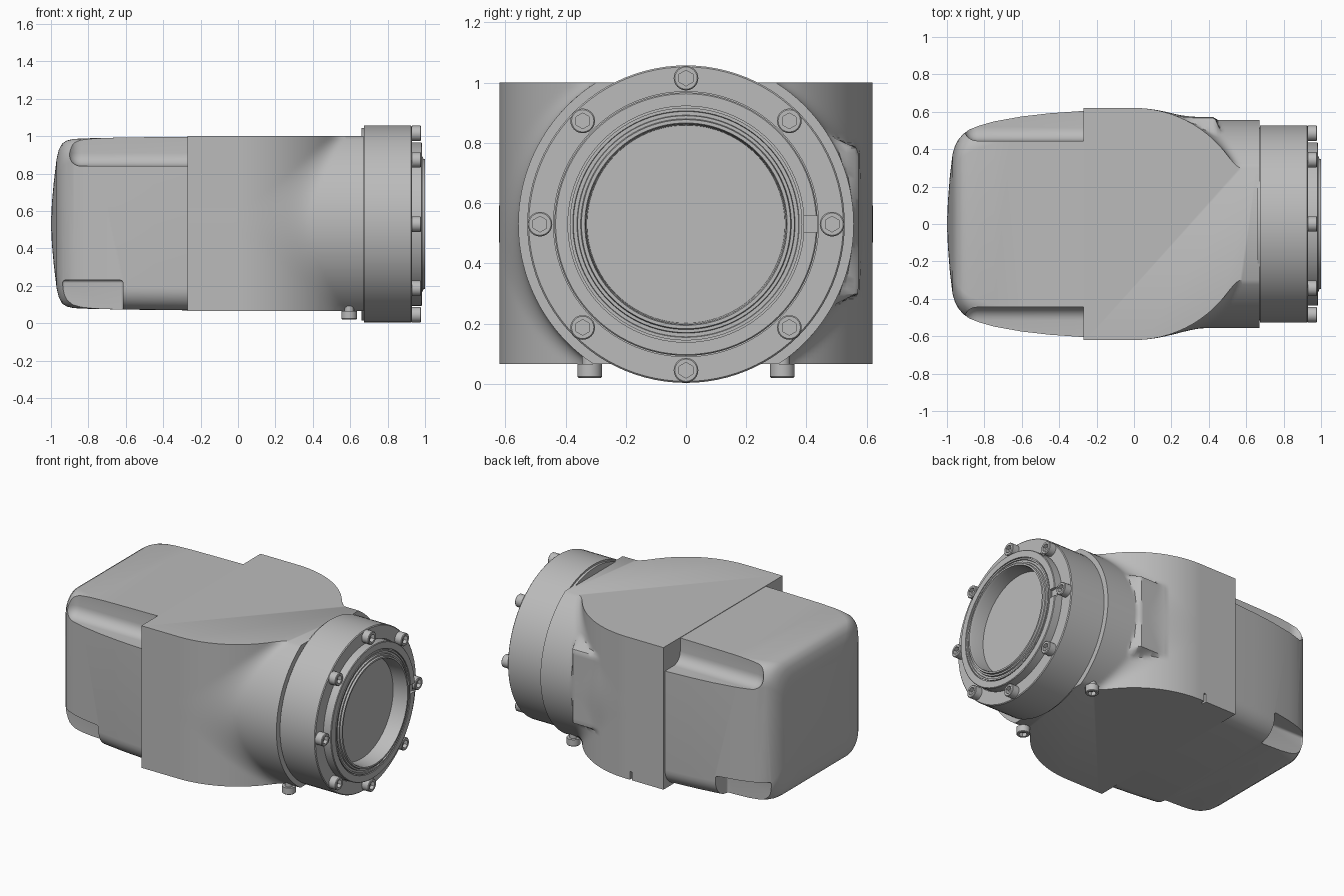
import bpy, bmesh
from math import sin, cos, pi, sqrt, radians
from mathutils import Vector, Matrix

if "Cube" in bpy.data.objects:
    bpy.data.objects.remove(bpy.data.objects["Cube"], do_unlink=True)

AXIS_Z = 0.53
grey = bpy.data.materials.new("cast_grey")
grey.use_nodes = True
COLOUR = (0.5, 0.5, 0.5, 1)
grey.diffuse_color = COLOUR
grey.node_tree.nodes["Principled BSDF"].inputs["Base Color"].default_value = COLOUR


def make(name, bm):
    bmesh.ops.recalc_face_normals(bm, faces=bm.faces)
    mesh = bpy.data.meshes.new(name)
    bm.to_mesh(mesh)
    bm.free()
    mesh.materials.append(grey)
    obj = bpy.data.objects.new(name, mesh)
    bpy.context.collection.objects.link(obj)
    return obj


def activate(obj):
    bpy.ops.object.select_all(action='DESELECT')
    obj.select_set(True)
    bpy.context.view_layer.objects.active = obj


def smooth(obj, angle=35):
    activate(obj)
    bpy.ops.object.shade_smooth_by_angle(angle=radians(angle))


def loft(name, rings):
    """Skin a list of equal-length closed rings and cap both ends."""
    bm = bmesh.new()
    rows = [[bm.verts.new(p) for p in ring] for ring in rings]
    n = len(rows[0])
    for a, b in zip(rows, rows[1:]):
        for i in range(n):
            j = (i + 1) % n
            bm.faces.new((a[i], a[j], b[j], b[i]))
    bm.faces.new(rows[0])
    bm.faces.new(rows[-1])
    return make(name, bm)


def lathe(name, profile, n=96):
    return loft(name, [[(x, r * cos(2 * pi * i / n), AXIS_Z + r * sin(2 * pi * i / n))
                        for i in range(n)] for x, r in profile])


def cut(obj, lo, hi, bevel=0):
    """Subtract a box, optionally with rounded edges."""
    lo, hi = Vector(lo), Vector(hi)
    bm = bmesh.new()
    bmesh.ops.create_cube(bm, size=1, matrix=Matrix.Translation((lo + hi) / 2)
                          @ Matrix.Diagonal((hi - lo).to_4d()))
    if bevel:
        bmesh.ops.bevel(bm, geom=bm.edges[:], offset=bevel, segments=6,
                        profile=0.5, affect='EDGES')
    cutter = make("cutter", bm)
    cutter.hide_render = True
    mod = obj.modifiers.new("cut", 'BOOLEAN')
    mod.operation, mod.solver, mod.object = 'DIFFERENCE', 'EXACT', cutter
    activate(obj)
    bpy.ops.object.modifier_apply(modifier=mod.name)
    bpy.data.objects.remove(cutter, do_unlink=True)


def smax(a, b, k):
    h = max(k - abs(a - b), 0) / k
    return max(a, b) + h * h * k / 4


# Housing: rounded plan blended into the horizontal neck, side pad on the back
def half_width(x, z, side):
    drum = sqrt(max(0.62 ** 2 - max(x, 0) ** 2, 0))
    neck = sqrt(0.557 ** 2 - (z - AXIS_Z) ** 2)
    y = smax(drum, neck, 0.07)
    if side > 0:
        dx = max(abs(x - 0.33) - 0.10, 0)
        dz = max(abs(z - 0.54) - 0.24, 0)
        y = smax(y, 0.572 - 2.2 * sqrt(dx * dx + dz * dz), 0.02)
    return y


NX, NZ = 72, 56
xs = [-0.27 + 0.94 * i / NX for i in range(NX + 1)]
zs = [0.065 + 0.935 * i / NZ for i in range(NZ + 1)]
housing = loft("housing", [[(x, half_width(x, z, 1), z) for x in xs] +
                           [(x, -half_width(x, z, -1), z) for x in reversed(xs)]
                           for z in zs])
cut(housing, (-0.04, 0.59, 0.0), (-0.025, 0.7, 0.12))
smooth(housing)


# Rear cover: tapering rounded box with a domed end and notched corners
def rounded_rect(x, hy, hz, seg=8):
    r = min(0.12, 0.6 * hz)
    ring = []
    for k, (sy, sz) in enumerate(((1, 1), (-1, 1), (-1, -1), (1, -1))):
        for i in range(seg + 1):
            a = (k + i / seg) * pi / 2
            ring.append((x, sy * (hy - r) + r * cos(a),
                         AXIS_Z + 0.003 + sz * (hz - r) + r * sin(a)))
    return ring


sections = [(-0.265, 0.605, 0.464), (-0.45, 0.592, 0.462), (-0.6, 0.575, 0.46),
            (-0.75, 0.548, 0.457), (-0.83, 0.525, 0.455), (-0.88, 0.505, 0.452),
            (-0.915, 0.48, 0.444), (-0.94, 0.45, 0.428), (-0.958, 0.415, 0.395),
            (-0.97, 0.375, 0.345), (-0.985, 0.25, 0.22), (-0.995, 0.12, 0.11),
            (-1.0, 0.01, 0.01)]
cover = loft("rear_cover", [rounded_rect(*s) for s in sections])
for lo, hi in ((0.445, 0.9), (-0.9, -0.445)):
    cut(cover, (-0.91, lo, 0.84), (-0.1, hi, 1.3), 0.07)
    cut(cover, (-0.94, lo, -0.2), (-0.615, hi, 0.23), 0.015)
smooth(cover)

# Front flange with stepped rings, bezel and recessed window
spacer = lathe("flange_gasket", [(0.66, 0.515), (0.68, 0.515)])
flange = lathe("flange", [(0.675, 0.52), (0.675, 0.527), (0.925, 0.527), (0.93, 0.522),
                          (0.93, 0.44), (0.92, 0.44), (0.92, 0.42)])
retainer = lathe("retaining_ring", [
    (0.90, 0.437), (0.98, 0.437), (0.984, 0.433), (0.984, 0.392), (0.974, 0.392),
    (0.974, 0.386), (0.984, 0.386), (0.984, 0.376), (0.978, 0.374), (0.978, 0.362),
    (0.988, 0.36), (0.988, 0.35), (1.0, 0.347), (1.0, 0.336), (0.985, 0.332),
    (0.89, 0.328), (0.89, 0.302), (0.886, 0.30)])
# The flange face is opened so the window recess stays visible
bore = lathe("cutter", [(0.86, 0.40), (1.1, 0.40)])
bore.hide_render = True
mod = flange.modifiers.new("bore", 'BOOLEAN')
mod.operation, mod.solver, mod.object = 'DIFFERENCE', 'EXACT', bore
activate(flange)
bpy.ops.object.modifier_apply(modifier=mod.name)
bpy.data.objects.remove(bore, do_unlink=True)
cut(retainer, (0.965, 0.39, AXIS_Z - 0.028), (1.1, 0.46, AXIS_Z + 0.028))
for part in (spacer, flange, retainer):
    smooth(part, 30)


# Socket-head screws
def screw(name, matrix, height=0.05, n=24):
    def circle(r, h):
        return [matrix @ Vector((r * cos(2 * pi * i / n), r * sin(2 * pi * i / n), h))
                for i in range(n)]

    def hexagon(r, h):
        ring = []
        for i in range(n):
            a = 2 * pi * i / n
            d = r * cos(pi / 6) / cos(a % (pi / 3) - pi / 6)
            ring.append(matrix @ Vector((d * cos(a), d * sin(a), h)))
        return ring

    smooth(loft(name, [circle(0.041, 0), circle(0.041, height - 0.004),
                       circle(0.037, height), hexagon(0.026, height),
                       hexagon(0.026, height - 0.025)]))


to_x = Matrix.Rotation(pi / 2, 4, 'Y')
for i in range(8):
    a = i * pi / 4
    screw(f"flange_screw_{i + 1}", Matrix.Translation(
        (0.929, 0.485 * cos(a), AXIS_Z + 0.485 * sin(a))) @ to_x)

down = Matrix.Rotation(pi, 4, 'X')
for side, name in ((-1, "right"), (1, "left")):
    screw(f"bottom_screw_{name}",
          Matrix.Translation((0.595, 0.32 * side, 0.066)) @ down, 0.046)
    shank = bmesh.new()
    bmesh.ops.create_cone(shank, cap_ends=True, segments=24, radius1=0.025, radius2=0.025,
                          depth=0.06, matrix=Matrix.Translation((0.595, 0.32 * side, 0.08)))
    smooth(make(f"bottom_screw_shank_{name}", shank))
